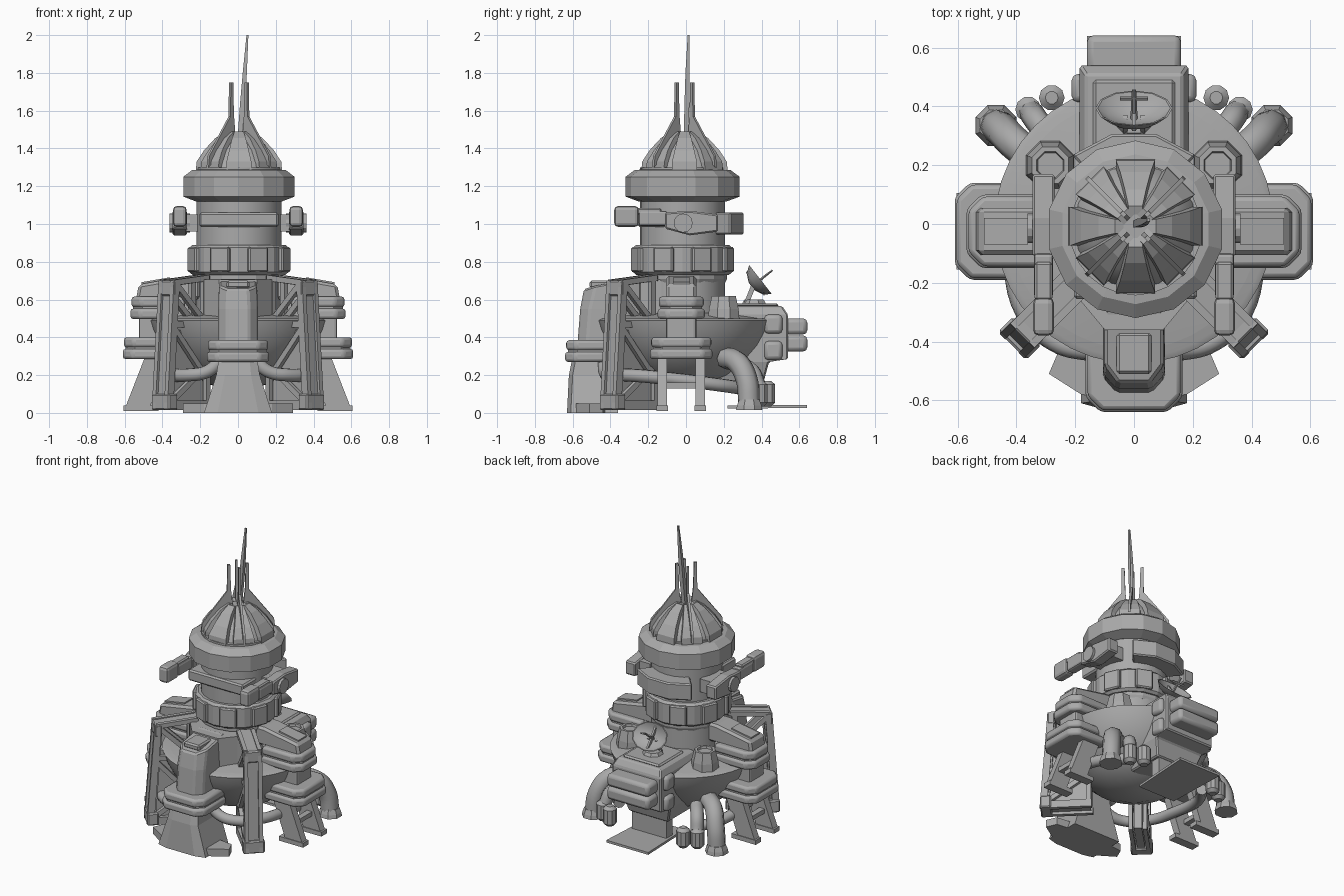
import bpy, bmesh, math
from mathutils import Vector, Matrix

if "Cube" in bpy.data.objects:
    bpy.data.objects.remove(bpy.data.objects["Cube"])

mat = bpy.data.materials.new("hull grey")
mat.diffuse_color = (0.4, 0.4, 0.4, 1)
mat.use_nodes = True
mat.node_tree.nodes["Principled BSDF"].inputs["Base Color"].default_value = mat.diffuse_color


def finish(name, bm, bevel=0, smooth=False, rot=0, loc=(0, 0, 0), segs=2):
    """Turn a bmesh into a named object, rotated about z then moved."""
    bmesh.ops.transform(bm, matrix=Matrix.Translation(loc) @ Matrix.Rotation(rot, 4, 'Z'), verts=bm.verts)
    bmesh.ops.recalc_face_normals(bm, faces=bm.faces)
    me = bpy.data.meshes.new(name)
    bm.to_mesh(me)
    bm.free()
    me.materials.append(mat)
    ob = bpy.data.objects.new(name, me)
    bpy.context.collection.objects.link(ob)
    if bevel:
        m = ob.modifiers.new("bevel", 'BEVEL')
        m.width, m.segments, m.limit_method = bevel, segs, 'ANGLE'
    if smooth:
        bpy.ops.object.select_all(action='DESELECT')
        ob.select_set(True)
        bpy.context.view_layer.objects.active = ob
        bpy.ops.object.shade_smooth_by_angle(angle=math.radians(35))
    return ob


def loft(name, rings, **kw):
    """Skin a stack of closed rings and cap both ends."""
    bm = bmesh.new()
    vs = [[bm.verts.new(p) for p in r] for r in rings]
    n = len(vs[0])
    for a, b in zip(vs, vs[1:]):
        for i in range(n):
            bm.faces.new((a[i], a[(i + 1) % n], b[(i + 1) % n], b[i]))
    bm.faces.new(vs[0][::-1])
    bm.faces.new(vs[-1])
    return finish(name, bm, **kw)


def lathe(name, prof, n, phase=0, **kw):
    ang = [phase + math.tau * i / n for i in range(n)]
    return loft(name, [[(r * math.cos(a), r * math.sin(a), z) for a in ang] for r, z in prof], **kw)


def box(name, x, y, z, **kw):
    return loft(name, [[(x[0], y[0], h), (x[1], y[0], h), (x[1], y[1], h), (x[0], y[1], h)] for h in z], **kw)


def plate(name, pts, t, **kw):
    """Outline in the x-z plane, thickness t along y."""
    return loft(name, [[(x, y, z) for x, z in pts] for y in (-t / 2, t / 2)], **kw)


def beam(name, a, b, w, t, **kw):
    """Bar in the x-z plane between two points, w in plane, t across."""
    a, b = Vector(a), Vector(b)
    d = (b - a).normalized()
    n = Vector((-d.y, d.x)) * w / 2
    return plate(name, [a + n, b + n, b - n, a - n], t, **kw)


def pipe(name, pts, r, res=3):
    cu = bpy.data.curves.new(name, 'CURVE')
    cu.dimensions, cu.bevel_depth, cu.bevel_resolution = '3D', r, res
    cu.use_fill_caps, cu.resolution_u = True, 6
    sp = cu.splines.new('BEZIER')
    sp.bezier_points.add(len(pts) - 1)
    for bp, p in zip(sp.bezier_points, pts):
        bp.co = p
        bp.handle_left_type = bp.handle_right_type = 'AUTO'
    cu.materials.append(mat)
    ob = bpy.data.objects.new(name, cu)
    bpy.context.collection.objects.link(ob)


def pod(name, r0, r1, w, z0, z1, rot, loc):
    """Two stacked rounded slabs with chamfered outer corners and a core."""
    c, mid = 0.05, (z0 + z1) / 2
    for k, (a, b, s) in enumerate(((z0, mid - .004, 0), (mid + .004, z1, .006), (z0 + .02, z1 - .02, .015))):
        x, v = r1 - s, w - s
        out = [(r0, -v), (x - c, -v), (x, -v + c), (x, v - c), (x - c, v), (r0, v)]
        loft(f"{name}_{k}", [[(p, q, h) for p, q in out] for h in (a, b)],
             bevel=.015 if k < 2 else 0, smooth=True, rot=rot, loc=loc)


# Body: smooth bowl and shallow deck
lathe("bowl", [(.04, .13), (.16, .15), (.27, .2), (.36, .28), (.42, .36), (.46, .44), (.475, .49), (.455, .5)],
      40, smooth=True)
lathe("deck", [(.455, .495), (.34, .515), (.22, .53)], 40, smooth=True)

# Central tower
T = (.005, -.018, 0)
lathe("tower_core", [(.225, .5), (.225, 1.3)], 24, smooth=True, loc=T)
lathe("tower_skirt", [(.225, .69), (.235, .71), (.235, .735)], 16, loc=T)
lathe("lower_ring", [(.245, .73), (.262, .745), (.262, .875), (.245, .89)], 16, loc=T)
for i in range(8):
    box("ring_block", (.2, .275), (-.055, .055), (.745, .878), rot=math.tau * i / 8 + math.pi / 8, loc=T, bevel=.008, segs=1)
lathe("upper_ring", [(.235, 1.12), (.302, 1.145), (.302, 1.25), (.255, 1.285), (.2, 1.29)], 14, math.pi / 14, loc=T)
box("front_band", (-.205, .215), (-.255, -.1), (.985, 1.06), bevel=.01, segs=1)
ARC = [math.radians(a) for a in (48, 76, 104, 132)]
arc = [(.315 * math.cos(a), .315 * math.sin(a)) for a in ARC] + [(.2 * math.cos(a), .2 * math.sin(a)) for a in ARC[::-1]]
loft("rear_collar", [[(x, y, z) for x, y in arc] for z in (.945, 1.06)], bevel=.008, segs=1)

# Dome with raised panels, fins and mast
D = (.005, -.008, 0)
lathe("dome", [(.215, 1.28), (.205, 1.32), (.155, 1.39), (.06, 1.475)], 16, smooth=True, loc=D)
for i in range(8):
    k = 0 if i % 2 == 0 else .008
    rings = [[(r - .03 - k, -w, z - .01), (r - k, -w, z), (r - k, w, z), (r - .03 - k, w, z - .01)]
             for r, z, w in ((.228, 1.285, .066), (.224, 1.33, .066), (.185, 1.39, .052), (.125, 1.455, .036), (.07, 1.49, .024))]
    loft("dome_panel", rings, rot=math.tau * i / 8, loc=D)
FIN = [(.03, 1.44), (.15, 1.37), (.235, 1.30), (.228, 1.36), (.07, 1.57), (.068, 1.75), (.05, 1.75), (.045, 1.58)]
for i in range(4):
    plate("fin", FIN, .015, rot=math.pi / 4 + i * math.pi / 2, loc=D)
loft("mast", [[(x + dx * s, y + dy * s, z) for dx, dy in ((-1, -1), (1, -1), (1, 1), (-1, 1))]
              for x, y, z, s in ((.01, 0, 1.46, .012), (.024, .005, 1.64, .013), (.036, .008, 1.8, .011), (.05, .014, 2.0, .005))])

# Side arms with guns
SIDE = [(-.11, .975), (.02, .94), (.17, .96), (.17, 1.05), (.02, 1.07), (-.11, 1.06)]
for s in (-1, 1):
    x = s * .308
    loft("gun_arm", [[(x + d, y, z) for y, z in SIDE] for d in (-.038, .038)], bevel=.008, segs=1)
    box("gun_mount", (min(s * .19, x), max(s * .19, x)), (-.06, .12), (.96, 1.05))
    box("gun_neck", (x - .033, x + .033), (-.25, -.1), (.99, 1.07), bevel=.012)
    box("gun_barrel", (x - .036, x + .036), (-.38, -.25), (.985, 1.095), bevel=.02)
    box("gun_sight", (x - .03, x + .03), (-.26, -.13), (1.05, 1.085), bevel=.008, segs=1)
    pivot = lathe("gun_pivot", [(.05, -.055), (.05, .055)], 12)
    pivot.matrix_world = Matrix.Translation((x, -.015, 1.005)) @ Matrix.Rotation(math.pi / 2, 4, 'Y')

# Front module: pod, rounded tower, neck and flared foot
FR = -math.pi / 2
pod("front_pod", .36, .64, .165, .27, .385, FR, (0, 0, 0))
loft("front_tower", [[(.28, -.105, z), (a - .05, -.105, z), (a, -.06, z), (a, .06, z), (a - .05, .105, z), (.28, .105, z)]
                     for z, a in ((.36, .575), (.55, .56))] +
     [[(.28, -.1, .71), (.48, -.1, .675), (.54, -.055, .655), (.54, .055, .655), (.48, .1, .675), (.28, .1, .71)]],
     bevel=.01, segs=1, rot=FR)
box("front_hatch", (-.06, .06), (-.51, -.37), (.66, .70), bevel=.01, segs=1)
loft("front_neck", [[(-.2, -.24, z), (-.1, -.36, z), (.1, -.36, z), (.2, -.24, z), (.2, -.1, z), (-.2, -.1, z)]
                    for z in (.5, .705)])
loft("front_foot", [[(.36, -w, z), (a - .02, -w, z), (a, -w * .6, z), (a, w * .6, z), (a - .02, w, z), (.36, w, z)]
                    for z, a, w in ((0, .63, .18), (.2, .62, .115), (.3, .6, .1))], rot=FR)
for s in (-1, 1):
    loft("foot_toe", [[(s * .1, -.59, z), (s * .18, -.58, z), (s * .29, -.51, z), (s * .26, -.44, z), (s * .1, -.42, z)]
                      for z in (.0, .05)])

# Side modules: two pods, column, sloped cap and splayed struts
for rot in (0, math.pi):
    at = dict(rot=rot, loc=(0, -.025, 0))
    pod("side_lower_pod", .33, .61, .165, .285, .4, rot, (0, -.025, 0))
    pod("side_upper_pod", .28, .57, .125, .497, .615, rot, (0, -.025, 0))
    box("side_column", (.25, .525), (-.08, .08), (.3, .62), bevel=.015, **at)
    plate("side_cap", [(.2, .6), (.54, .6), (.525, .68), (.27, .725), (.2, .725)], .16, bevel=.015, segs=1, **at)
    plate("side_cap_panel", [(.36, .65), (.51, .65), (.51, .692), (.36, .718)], .09, **at)
    for s in (-1, 1):
        loft("side_strut", [[(a, s * .1 - .025, z), (b, s * .1 - .025, z), (b, s * .1 + .025, z), (a, s * .1 + .025, z)]
                            for z, a, b in ((.02, .47, .6), (.29, .37, .495))], **at)
        box("strut_foot", (.42, .605), (s * .1 - .03, s * .1 + .03), (.01, .04), **at)
    box("strut_tie", (.49, .53), (-.1, .1), (.13, .16), **at)

# Diagonal truss legs at the front corners
for rot in (math.radians(-45), math.radians(-135)):
    for s in (-1, 1):
        y = Matrix.Rotation(rot, 3, 'Z') @ Vector((0, s * .045, 0))
        for a, b, w in (((.515, .7), (.565, .02), .045), ((.27, .715), (.525, .69), .03), ((.3, .72), (.3, .48), .035),
                        ((.32, .5), (.5, .67), .03), ((.28, .47), (.53, .47), .035), ((.32, .22), (.53, .45), .03),
                        ((.3, .24), (.55, .06), .03), ((.26, .04), (.58, .04), .05), ((.28, .26), (.28, .04), .03)):
            beam("truss_bar", a, b, w, .026, rot=rot, loc=y)
    plate("truss_web", [(.27, .03), (.55, .03), (.53, .44), (.42, .44), (.3, .25)], .05, rot=rot)
    beam("truss_spine", (.505, .69), (.55, .04), .04, .085, rot=rot)
    beam("truss_top", (.26, .712), (.525, .685), .025, .1, rot=rot)
    box("truss_foot", (.515, .585), (-.068, .068), (.015, .1), bevel=.008, segs=1, rot=rot)
    box("truss_bracket", (.49, .54), (-.06, .06), (.62, .70), rot=rot, bevel=.008, segs=1)

# Pipes, elbows, tanks and hatches, mirrored left and right
for s in (-1, 1):
    pipe("long_pipe", [(s * x, y, z) for x, y, z in ((.09, -.43, .28), (.16, -.43, .22), (.27, -.4, .2), (.37, -.3, .2),
                                                   (.41, -.08, .18), (.39, .16, .15), (.3, .3, .13))], .035)
    pipe("elbow", [(s * x, y, z) for x, y, z in ((.32, .21, .29), (.4, .27, .27), (.45, .32, .18), (.47, .335, .03))], .058, 2)
    lathe("elbow_flange", [(.075, .015), (.07, .04), (.058, .07)], 8, math.pi / 8, loc=(s * .47, .335, 0))
    for x, y, z in ((.36, .39, .11), (.28, .43, .11)):
        lathe("tank", [(.025, z - .075), (.044, z - .055), (.044, z + .04), (.022, z + .06)], 10, smooth=True, loc=(s * x, y, 0))
    pipe("tank_link", [(s * .35, .38, .15), (s * .33, .35, .22), (s * .27, .27, .26)], .042, 2)
    lathe("hatch", [(.09, .49), (.085, .55), (.068, .62), (.05, .62), (.046, .605)], 8, math.pi / 8, loc=(s * .285, .2, 0))

    # Rounded boxes on the rear block flanks
    for z in (.28, .42):
        box("rear_side_box", tuple(sorted((s * .14, s * .212))), (.415, .51), (z, z + .1), bevel=.02, smooth=True)

# Rear block, stacked pods and ramp
loft("rear_block", [[(-w, .15, z), (w, .15, z), (w, y, z), (-w, y, z)] for z, w, y in
                    ((.16, .15, .41), (.27, .185, .44), (.285, .185, .54), (.52, .185, .54), (.565, .165, .51))], bevel=.008, segs=1)
box("rear_roof", (-.14, .14), (.22, .49), (.56, .58), bevel=.01, segs=1)
for z in (.325, .415):
    box("rear_pod", (-.16, .16), (.5, .642), (z, z + .085), bevel=.022, smooth=True)
box("door_wall", (-.13, .13), (.33, .4), (.03, .3))
loft("ramp", [[(-.14, .22, z), (.14, .22, z), (.16, .64, z + .005), (-.16, .64, z + .005)] for z in (.022, .038)])

# Radar dish tilted towards the rear
TILT = Matrix.Translation((0, .355, .675)) @ Matrix.Rotation(math.radians(-52), 4, 'X')
dish = lathe("radar_dish", [(.03, -.01), (.09, .012), (.125, .05), (.118, .05), (.085, .022), (.02, .004)], 12, smooth=True)
feed = lathe("radar_feed", [(.012, 0), (.007, .13)], 6)
bars = [box("radar_feed_bar", (-.045, .045), (-.005, .005), (.085, .097)),
        box("radar_dish_rib", (-.006, .006), (-.1, .1), (.012, .032))]
for ob in (dish, feed, *bars):
    ob.matrix_world = TILT @ Matrix.Diagonal((1.05, .78, 1, 1))
lathe("radar_base", [(.07, .575), (.055, .6)], 8, math.pi / 8, loc=(0, .36, 0))
for s in (-1, 1):
    beam("radar_stand", (.32, .58), (.36, .68), .025, .015, rot=math.pi / 2, loc=(s * .03, 0, 0))
